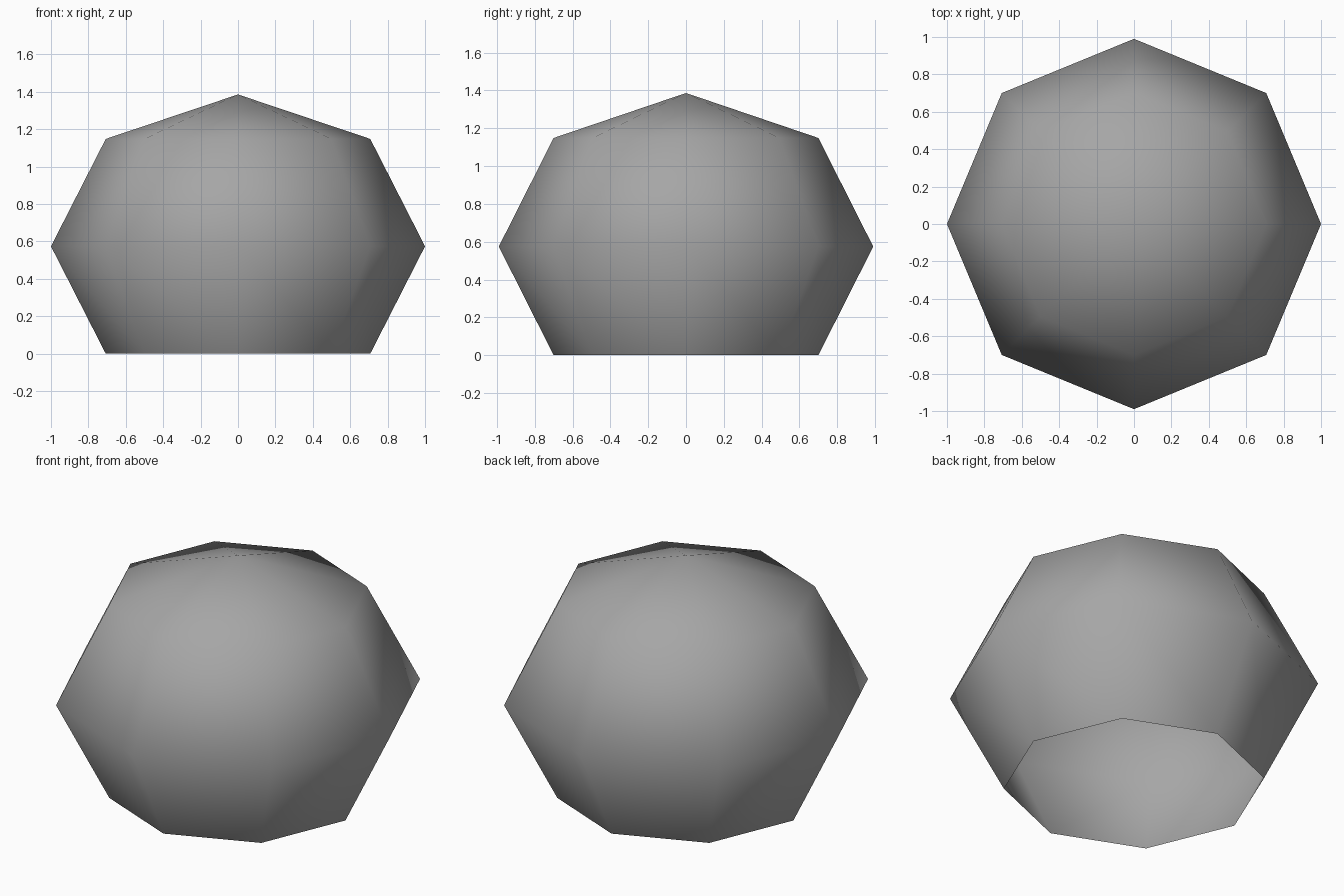
import bpy, bmesh
from mathutils import Matrix

if "Cube" in bpy.data.objects:
    bpy.data.objects.remove(bpy.data.objects["Cube"])

# Low-poly dome: an 8 x 4 sphere, slightly flattened, with the bottom fan removed (open shell)
HALF_HEIGHT = 0.812
RIM = HALF_HEIGHT * 0.70711

bm = bmesh.new()
bmesh.ops.create_uvsphere(bm, u_segments=8, v_segments=4, radius=1.0)
bottom = [v for v in bm.verts if v.co.z < -0.9]
bmesh.ops.delete(bm, geom=bottom, context='VERTS')
bmesh.ops.transform(bm, verts=bm.verts,
                    matrix=Matrix.Translation((0, 0, RIM)) @ Matrix.Diagonal((1.0, 0.99, HALF_HEIGHT, 1.0)))
bmesh.ops.recalc_face_normals(bm, faces=bm.faces)
for f in bm.faces:
    f.smooth = True

mesh = bpy.data.meshes.new("dome_shell")
bm.to_mesh(mesh)
bm.free()

# Single stone grey colour
grey = bpy.data.materials.new("stone_grey")
grey.diffuse_color = (0.38, 0.38, 0.38, 1.0)
grey.use_nodes = True
grey.node_tree.nodes["Principled BSDF"].inputs["Base Color"].default_value = grey.diffuse_color
mesh.materials.append(grey)

dome = bpy.data.objects.new("dome_shell", mesh)
bpy.context.collection.objects.link(dome)
